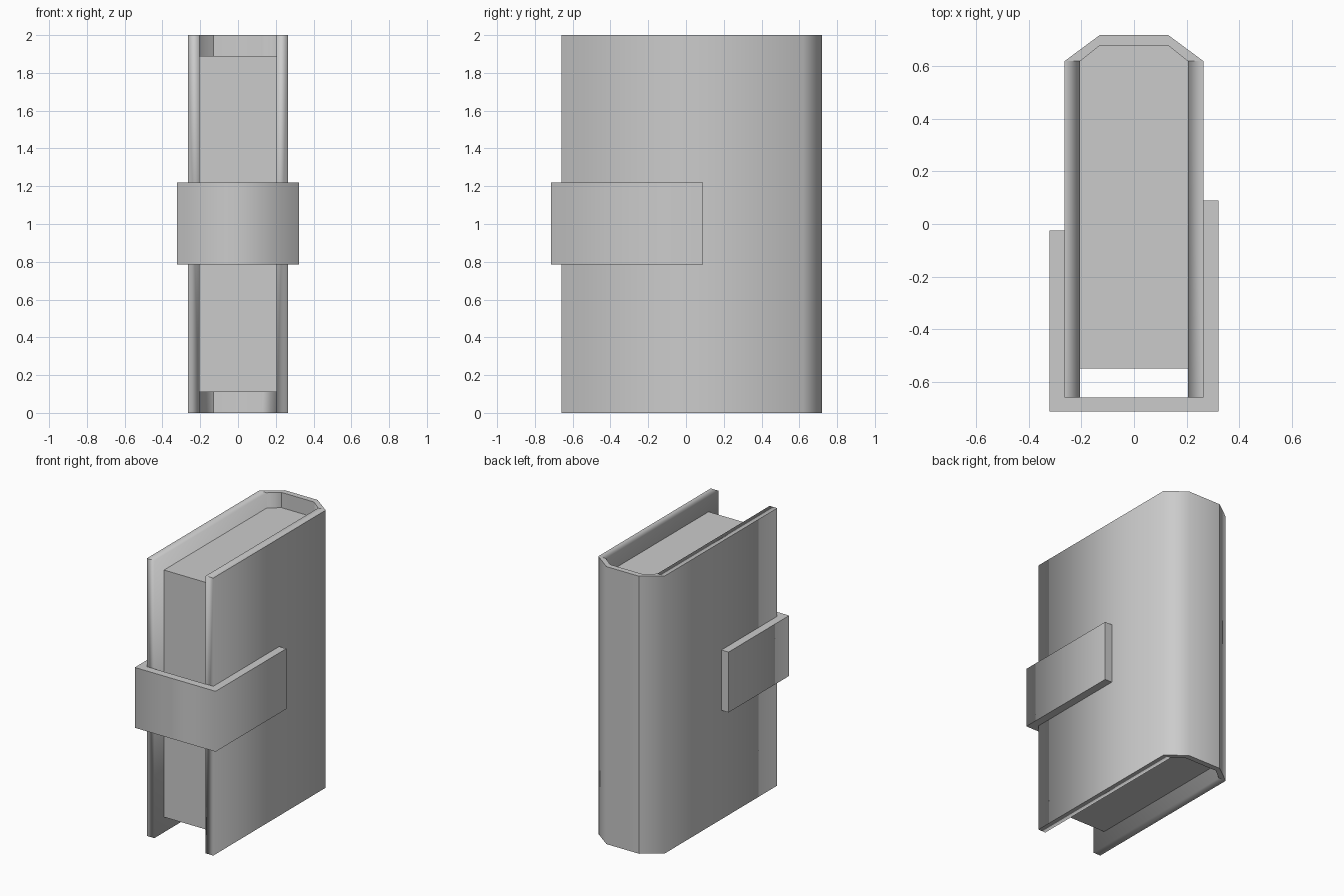
import bpy, bmesh

if "Cube" in bpy.data.objects:
    bpy.data.objects.remove(bpy.data.objects["Cube"], do_unlink=True)

# Single plain grey
GREY = (0.6, 0.6, 0.6, 1)
grey = bpy.data.materials.new("plain grey")
grey.use_nodes = True
grey.diffuse_color = GREY
grey.node_tree.nodes["Principled BSDF"].inputs["Base Color"].default_value = GREY


def is_level(edge):
    return abs(edge.verts[0].co.z - edge.verts[1].co.z) < 0.001


def prism(name, outlines, z0, z1, is_sharp):
    """Extrude adjoining floor outlines upward as one welded solid."""
    bm = bmesh.new()
    for outline in outlines:
        bm.faces.new([bm.verts.new((x, y, z0)) for x, y in outline])
    bmesh.ops.remove_doubles(bm, verts=bm.verts, dist=0.0001)
    grown = bmesh.ops.extrude_face_region(bm, geom=bm.faces[:], use_keep_orig=True)
    tops = [v for v in grown["geom"] if isinstance(v, bmesh.types.BMVert)]
    bmesh.ops.translate(bm, verts=tops, vec=(0, 0, z1 - z0))
    bmesh.ops.recalc_face_normals(bm, faces=bm.faces[:])
    for face in bm.faces:
        face.smooth = True
    for edge in bm.edges:
        edge.smooth = not is_sharp(edge)
    mesh = bpy.data.meshes.new(name)
    bm.to_mesh(mesh)
    bm.free()
    mesh.materials.append(grey)
    obj = bpy.data.objects.new(name, mesh)
    bpy.context.collection.objects.link(obj)
    return obj


# Cover: two boards joined by a chamfered spine
FRONT, HINGE, BACK = -0.66, 0.62, 0.72
OUT, IN, FLAT, INNER_BACK = 0.265, 0.205, 0.13, 0.68


def board(s):
    return [(s * OUT, FRONT), (s * OUT, HINGE), (s * IN, HINGE), (s * IN, FRONT)]


def chamfer(s):
    return [(s * OUT, HINGE), (s * FLAT, BACK), (s * FLAT, INNER_BACK), (s * IN, HINGE)]


spine = [(-FLAT, BACK), (FLAT, BACK), (FLAT, INNER_BACK), (-FLAT, INNER_BACK)]


def cover_sharp(edge):
    a, b = (v.co for v in edge.verts)
    if is_level(edge):
        # Board tops roll softly into the inner walls only
        inner = abs(abs(a.x) - IN) < 0.001 and abs(abs(b.x) - IN) < 0.001
        return not inner
    return abs(a.x + FLAT) < 0.001


prism("cover", [board(-1), chamfer(-1), spine, chamfer(1), board(1)], 0, 2, cover_sharp)

# Page block, fitted into the spine
pages = [(-IN, -0.55), (IN, -0.55), (IN, HINGE), (FLAT, INNER_BACK),
         (-FLAT, INNER_BACK), (-IN, HINGE)]
prism("page_block", [pages], 0.11, 1.89, lambda e: True)

# Clasp strap wrapped round the open side
WIDE, STRAP = 0.322, -0.715
strap = [(-WIDE, STRAP), (WIDE, STRAP), (WIDE, 0.09), (OUT, 0.09), (OUT, FRONT),
         (-OUT, FRONT), (-OUT, -0.025), (-WIDE, -0.025)]
prism("clasp_strap", [strap], 0.785, 1.22,
      lambda e: is_level(e) or e.verts[0].co.y > FRONT)
